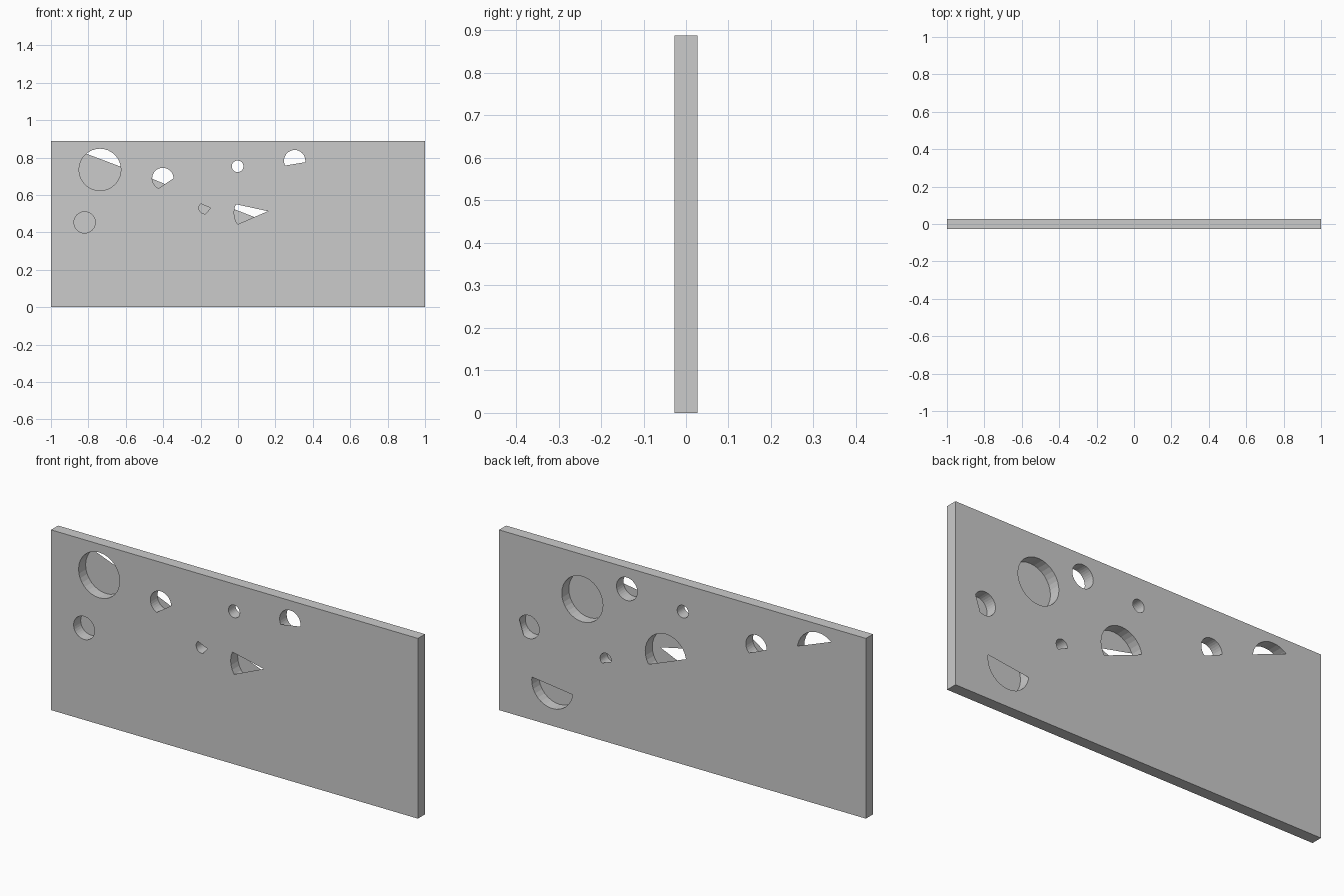
import bpy, bmesh
from math import sin, cos, pi

if "Cube" in bpy.data.objects:
    bpy.data.objects.remove(bpy.data.objects["Cube"])

W, H, T = 1.0, 0.888, 0.0275   # half width, height, half thickness
SIDES = 32
BIG, MID, SMALL = 0.112, 0.057, 0.031
SHUT = None                    # opening fully covered on that face

# Each hole: x, z, radius, front cuts, back cuts.
# A cut (x1, z1, x2, z2) keeps only the opening left of the line.
HOLES = [
    (-.738, .735, BIG, [], [(-.81, .82, -.625, .75)]),
    (.091, .505, BIG, [(.16, .513, -.01, .55), (0, .444, .16, .513)],
     [(-.021, .524, .19, .442)]),
    (.546, .668, BIG, SHUT, []),
    (.71, .197, BIG, SHUT, [(.815, .21, .6, .183)]),
    (-.82, .453, MID, [], SHUT),
    (-.402, .688, MID, [(-.425, .635, -.343, .69)], [(-.455, .685, -.36, .645)]),
    (.303, .783, MID, [(.251, .757, .361, .775)], []),
    (.838, .453, MID, SHUT, [(.865, .404, .89, .478)]),
    (-.002, .753, SMALL, [], []),
    (-.178, .53, SMALL, [(-.147, .53, -.195, .551), (-.17, .502, -.147, .53)], SHUT),
    (.418, .405, SMALL, SHUT, [(.388, .402, .443, .38)]),
]


def circle(x, z, r):
    return [(x + r * cos(2 * pi * i / SIDES), z + r * sin(2 * pi * i / SIDES))
            for i in range(SIDES)]


def clip(pts, cut):
    x1, z1, x2, z2 = cut
    side = lambda p: (x2 - x1) * (p[1] - z1) - (z2 - z1) * (p[0] - x1)
    out = []
    for a, b in zip(pts, pts[1:] + pts[:1]):
        sa, sb = side(a), side(b)
        if sa >= 0:
            out.append(a)
        if sa * sb < 0:
            t = sa / (sa - sb)
            out.append((a[0] + t * (b[0] - a[0]), a[1] + t * (b[1] - a[1])))
    return out


def finish(bm, name):
    me = bpy.data.meshes.new(name)
    bm.to_mesh(me)
    bm.free()
    bpy.context.collection.objects.link(bpy.data.objects.new(name, me))


def sheet(name, y, loops):
    """Flat face at depth y with openings."""
    bm = bmesh.new()
    edges = []
    for pts in loops:
        vs = [bm.verts.new((x, y, z)) for x, z in pts]
        edges += [bm.edges.new((a, b)) for a, b in zip(vs, vs[1:] + vs[:1])]
    n = (0, 1 if y > 0 else -1, 0)
    bmesh.ops.triangle_fill(bm, use_beauty=True, edges=edges, normal=n)
    for f in bm.faces:
        f.normal_update()
        if f.normal.y * y < 0:
            f.normal_flip()
    finish(bm, name)


def walls(name, loops):
    """Walls running from the front face to the back face."""
    bm = bmesh.new()
    for pts in loops:
        fr = [bm.verts.new((x, -T, z)) for x, z in pts]
        bk = [bm.verts.new((x, T, z)) for x, z in pts]
        for i in range(len(pts)):
            j = (i + 1) % len(pts)
            bm.faces.new((fr[i], fr[j], bk[j], bk[i]))
    finish(bm, name)


outline = [(-W, 0), (W, 0), (W, H), (-W, H)]

# Front and back faces with their partly covered openings
for name, y, k in (("front_face", -T, 3), ("back_face", T, 4)):
    loops = [outline]
    for hole in HOLES:
        if hole[k] is SHUT:
            continue
        pts = circle(*hole[:3])
        for cut in hole[k]:
            pts = clip(pts, cut)
        loops.append(pts)
    sheet(name, y, loops)

# Outer rim of the panel, and the round bores (facing inward)
walls("panel_rim", [outline])
walls("hole_walls", [circle(*h[:3])[::-1] for h in HOLES])
